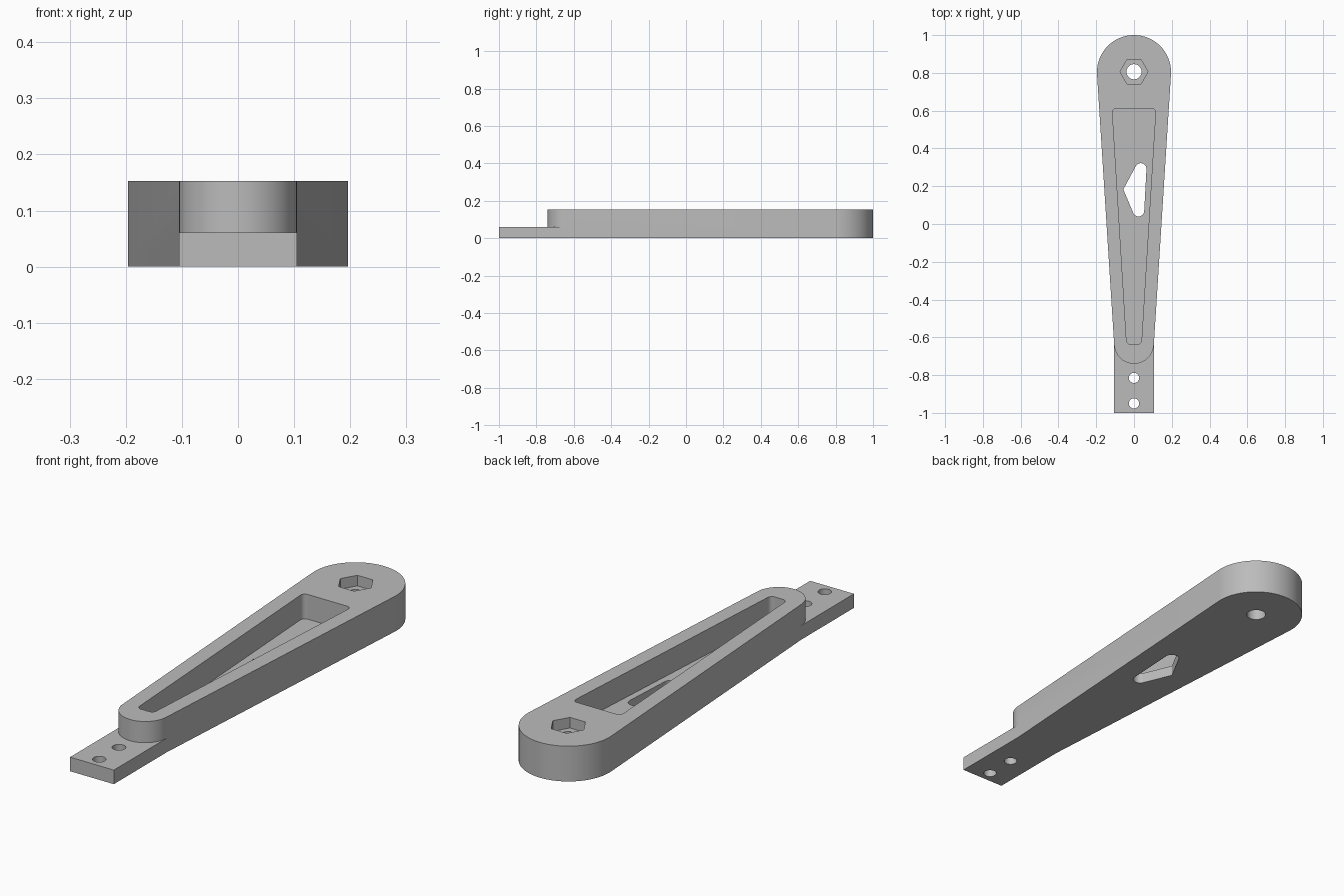
import bpy, bmesh
from math import acos, atan2, hypot, cos, sin, pi, radians, ceil

cube = bpy.data.objects.get("Cube")
if cube:
    bpy.data.objects.remove(cube, do_unlink=True)

HEIGHT, PLATE, FLOOR, NUT_DEPTH = 0.153, 0.061, 0.046, 0.046
OVER = 0.05          # how far cutters poke past the surface
PIVOT_Y = 0.806

grey = bpy.data.materials.new("light grey")
grey.use_nodes = True
colour = (0.5, 0.5, 0.5, 1)
grey.diffuse_color = colour
grey.node_tree.nodes["Principled BSDF"].inputs["Base Color"].default_value = colour


def rounded_outline(circles):
    """Outline wrapped round circles (x, y, r) given anticlockwise."""
    n = len(circles)
    normals = []
    for i in range(n):
        (x0, y0, r0), (x1, y1, r1) = circles[i], circles[(i + 1) % n]
        normals.append(atan2(y1 - y0, x1 - x0) - acos((r0 - r1) / hypot(x1 - x0, y1 - y0)))
    points = []
    for i, (x, y, r) in enumerate(circles):
        start = normals[i - 1]
        sweep = (normals[i] - start) % (2 * pi)
        steps = max(1, ceil(sweep / radians(5))) if r else 0
        for k in range(steps + 1 if r else 1):
            a = start + sweep * k / max(steps, 1)
            points.append((x + r * cos(a), y + r * sin(a)))
    return points


def ring(x, y, r, sides):
    return [(x + r * cos(2 * pi * k / sides), y + r * sin(2 * pi * k / sides))
            for k in range(sides)]


def prism(name, points, z0, z1):
    """Extrude a flat outline from z0 up to z1."""
    bm = bmesh.new()
    base = bm.faces.new([bm.verts.new((x, y, z0)) for x, y in points])
    top = bmesh.ops.extrude_face_region(bm, geom=[base])["geom"]
    bmesh.ops.translate(bm, vec=(0, 0, z1 - z0),
                        verts=[v for v in top if isinstance(v, bmesh.types.BMVert)])
    bmesh.ops.recalc_face_normals(bm, faces=bm.faces)
    mesh = bpy.data.meshes.new(name)
    bm.to_mesh(mesh)
    bm.free()
    mesh.materials.append(grey)
    obj = bpy.data.objects.new(name, mesh)
    bpy.context.collection.objects.link(obj)
    return obj


def combine(target, other, operation):
    """Apply a boolean and discard the helper."""
    other.hide_render = True
    mod = target.modifiers.new(operation, 'BOOLEAN')
    mod.operation, mod.object, mod.solver = operation, other, 'EXACT'
    bpy.context.view_layer.objects.active = target
    bpy.ops.object.modifier_apply(modifier=mod.name)
    bpy.data.objects.remove(other, do_unlink=True)


# Tapered arm with round ends, joined to a thin mounting plate
arm = prism("lever_arm", rounded_outline([(0, -0.635, 0.105), (0, 0.804, 0.196)]), 0, HEIGHT)
plate = prism("mounting_plate",
              [(-0.105, -1), (0.105, -1), (0.105, -0.62), (-0.105, -0.62)], 0, PLATE)
combine(arm, plate, 'UNION')

# Long tapered pocket in the top
pocket = rounded_outline([(-0.019, -0.615, 0.021), (0.019, -0.615, 0.021),
                          (0.093, 0.591, 0.021), (-0.093, 0.591, 0.021)])
combine(arm, prism("pocket_cutter", pocket, FLOOR, HEIGHT + OVER), 'DIFFERENCE')

# Rounded triangular window through the pocket floor
window = rounded_outline([(0.024, 0.07, 0.03), (0.036, 0.292, 0.03), (-0.05, 0.183, 0.006)])
combine(arm, prism("window_cutter", window, -OVER, FLOOR + OVER), 'DIFFERENCE')

# Hexagonal nut recess with a round bore below it
combine(arm, prism("nut_cutter", ring(0, PIVOT_Y, 0.074, 6),
                   HEIGHT - NUT_DEPTH, HEIGHT + OVER), 'DIFFERENCE')
combine(arm, prism("bore_cutter", ring(0, PIVOT_Y, 0.04, 48),
                   -OVER, HEIGHT + OVER), 'DIFFERENCE')

# Two screw holes in the plate
for y in (-0.815, -0.95):
    combine(arm, prism("screw_cutter", ring(0, y, 0.027, 40), -OVER, PLATE + OVER), 'DIFFERENCE')

# Smooth round walls, crisp edges
bpy.ops.object.select_all(action='DESELECT')
arm.select_set(True)
bpy.context.view_layer.objects.active = arm
bpy.ops.object.shade_smooth_by_angle(angle=radians(25))
